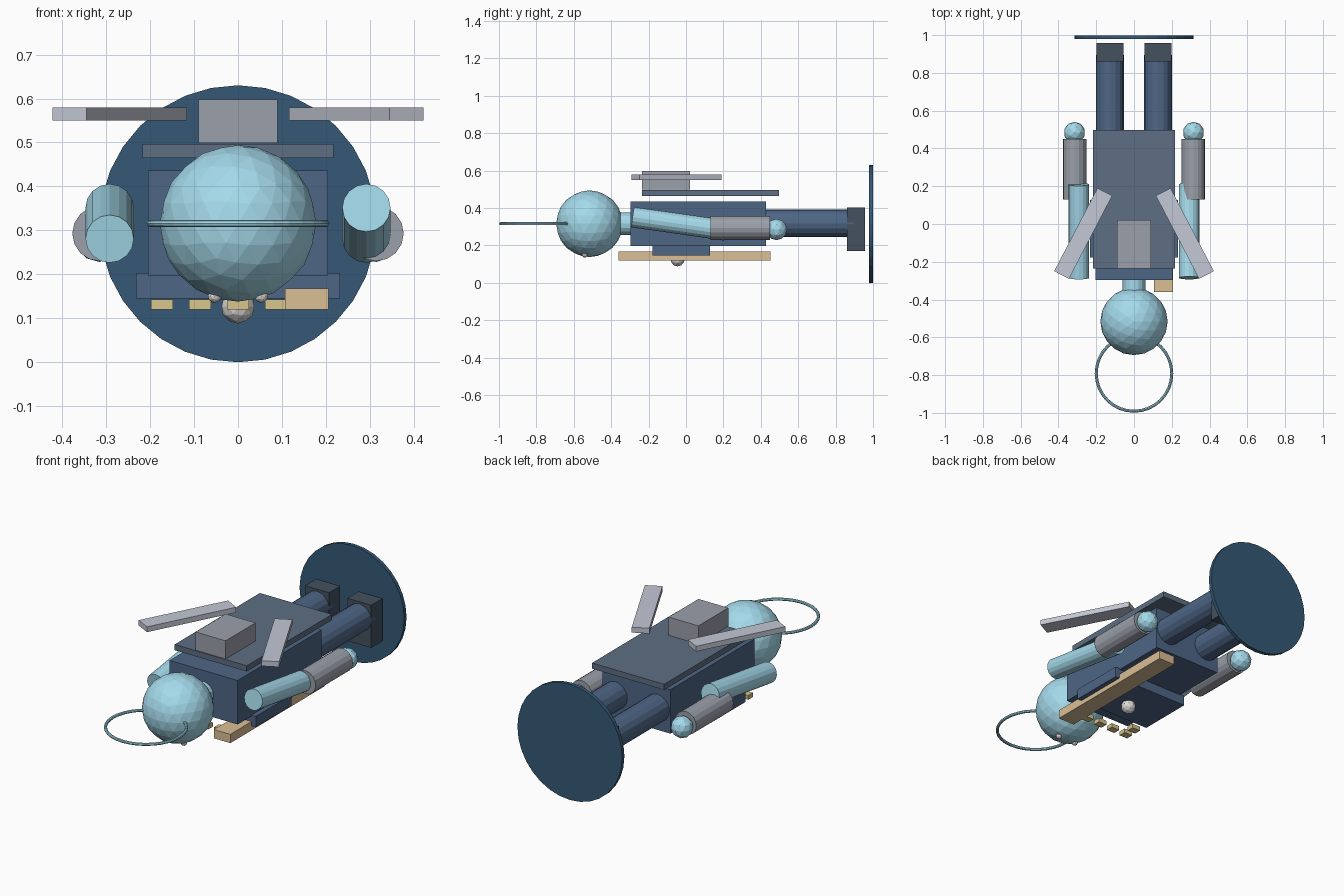
import bpy
from math import radians, pi

if "Cube" in bpy.data.objects:
    bpy.data.objects.remove(bpy.data.objects["Cube"])

MATS = {}


def paint(obj, name, srgb):
    if srgb:
        if srgb not in MATS:
            m = bpy.data.materials.new(name + "_colour")
            m.diffuse_color = (*[c ** 2.2 for c in srgb], 1)
            m.use_nodes = True
            m.node_tree.nodes["Principled BSDF"].inputs["Base Color"].default_value = m.diffuse_color
            MATS[srgb] = m
        obj.data.materials.append(MATS[srgb])
    obj.name = name
    return obj


def box(name, lo, hi, col=None, rz=0):
    centre = [(a + b) / 2 for a, b in zip(lo, hi)]
    bpy.ops.mesh.primitive_cube_add(size=1, location=centre, rotation=(0, 0, rz))
    o = bpy.context.object
    o.scale = [b - a for a, b in zip(lo, hi)]
    return paint(o, name, col)


def rod(name, centre, r, length, col=None, sides=16, tilt=0):
    # cylinder lying along y, optionally pitched about x
    bpy.ops.mesh.primitive_cylinder_add(vertices=sides, radius=r, depth=length, location=centre,
                                        rotation=(pi / 2 + radians(tilt), 0, 0))
    return paint(bpy.context.object, name, col)


def ball(name, centre, r, sub, col=None):
    bpy.ops.mesh.primitive_ico_sphere_add(subdivisions=sub, radius=r, location=centre)
    return paint(bpy.context.object, name, col)


SKIN = (0.64, 0.85, 0.92)
SUIT = (0.31, 0.40, 0.52)
PLATE = (0.37, 0.43, 0.51)
DARK = (0.27, 0.32, 0.37)
BASE = (0.22, 0.35, 0.46)
STEEL = (0.60, 0.62, 0.66)
WING = (0.76, 0.78, 0.83)
GOLD = (0.84, 0.77, 0.54)
TAN = (0.85, 0.74, 0.58)
PALE = (0.86, 0.85, 0.84)

# base disc, head, halo and neck
rod("base_disc", (0, 0.989, 0.315), 0.315, 0.02, BASE, 32)
ball("head", (0, -0.516, 0.316), 0.178, 3, SKIN)
bpy.ops.mesh.primitive_torus_add(major_radius=0.2, minor_radius=0.008, major_segments=32,
                                 minor_segments=8, location=(0, -0.791, 0.316))
paint(bpy.context.object, "halo", SKIN)
rod("neck", (0, -0.32, 0.316), 0.06, 0.08, SKIN)

# torso, chest panel and back plate with pack
box("torso", (-0.205, -0.296, 0.197), (0.205, 0.427, 0.436), SUIT)
box("chest_panel", (-0.232, -0.178, 0.145), (0.232, 0.128, 0.203), SUIT)
box("back_plate", (-0.217, -0.235, 0.465), (0.217, 0.498, 0.496), PLATE)
box("back_pack", (-0.09, -0.235, 0.499), (0.09, 0.022, 0.598), STEEL)

# mirrored parts
for s, side in ((-1, "left"), (1, "right")):
    rod(side + "_leg", (s * 0.127, 0.65, 0.318), 0.073, 0.49, SUIT)
    box(side + "_boot", (s * 0.127 - 0.072, 0.861, 0.17), (s * 0.127 + 0.072, 0.957, 0.402), DARK)
    # upper arms swing in opposite directions
    rod(side + "_upper_arm", (s * 0.292, -0.038, 0.316), 0.055, 0.5, SKIN, 16, -s * 8.1)
    rod(side + "_forearm", (s * 0.314, 0.29, 0.293), 0.063, 0.32, STEEL)
    ball(side + "_hand", (s * 0.315, 0.484, 0.285), 0.057, 2, SKIN)
    box(side + "_fin", (s * 0.269 - 0.044, -0.298, 0.55), (s * 0.269 + 0.044, 0.198, 0.579),
        WING, s * radians(27.5))
    ball(side + "_eye", (s * 0.053, -0.541, 0.151), 0.016, 2, PALE)

# chest details
ball("chest_orb", (0, -0.045, 0.127), 0.039, 2, PALE)
box("strap", (0.107, -0.36, 0.12), (0.206, 0.451, 0.168), TAN)
for i in range(6):
    x, y = (i % 5 - 2) * 0.0865, -0.272 + 0.065 * (i // 5)
    box(f"stud_{i}", (x - 0.025, y - 0.02, 0.12), (x + 0.025, y + 0.02, 0.143), GOLD)
